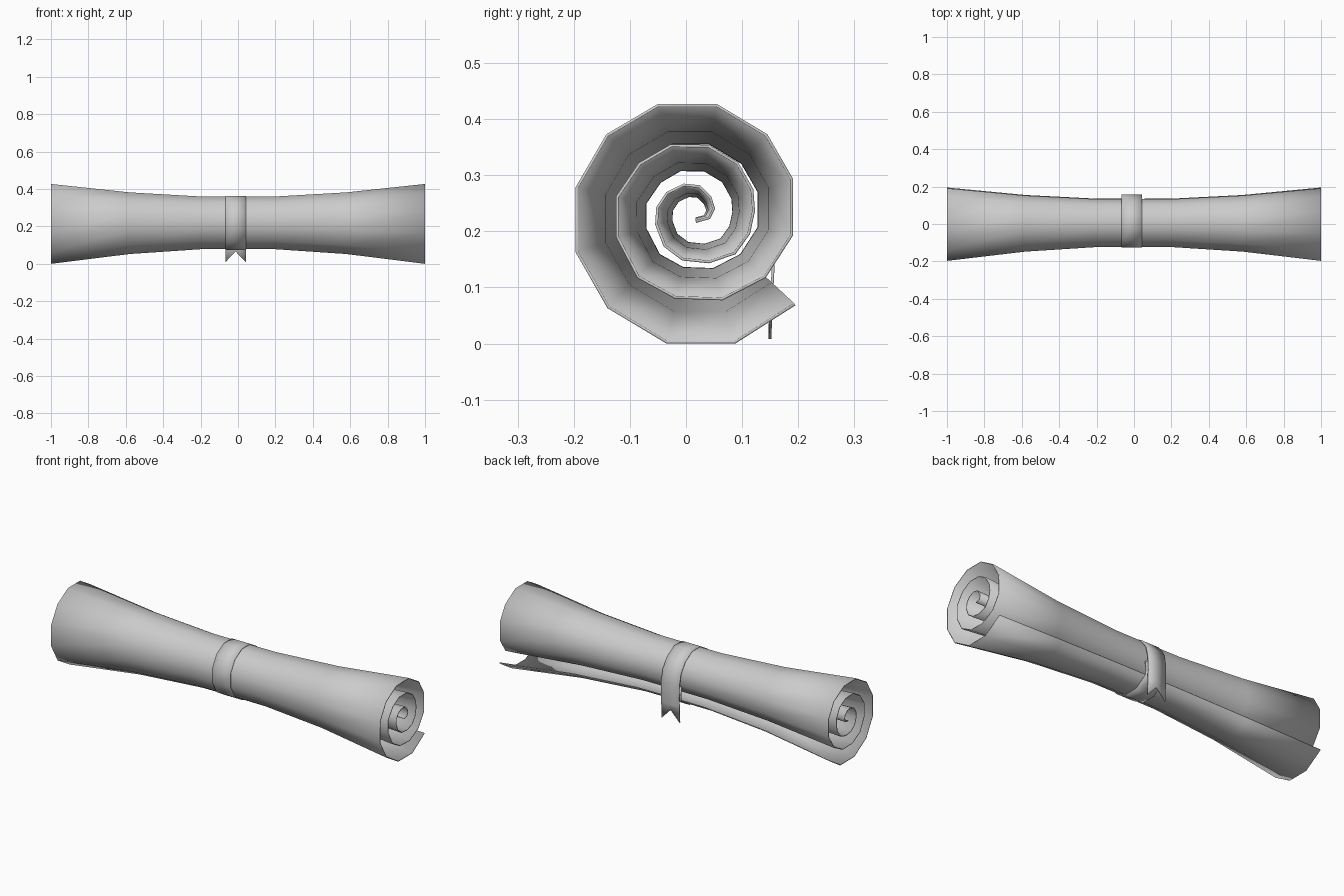
import bpy, bmesh, math
from mathutils import Vector

if "Cube" in bpy.data.objects:
    bpy.data.objects.remove(bpy.data.objects["Cube"])

AXIS = Vector((0.02, 0.23))      # centre (y, z) the roll tapers towards
WAIST = 0.656

# Spiral section at the flared ends: outer tip -> core, as (y, z)
SPIRAL = [(.195, .068), (.088, 0), (-.035, 0), (-.140, .063), (-.197, .163),
          (-.197, .278), (-.142, .373), (-.050, .427), (.055, .427),
          (.145, .373), (.191, .293), (.191, .193), (.142, .117),
          (.065, .077), (-.020, .080), (-.087, .117), (-.125, .190),
          (-.125, .262), (-.084, .322), (-.027, .355), (.041, .354),
          (.093, .323), (.120, .275), (.123, .236), (.114, .195),
          (.088, .159), (.041, .143), (-.007, .148), (-.040, .173),
          (-.055, .212), (-.053, .243), (-.035, .270), (-.004, .285),
          (.025, .282), (.045, .262), (.052, .240), (.043, .222), (.018, .215)]


def scaled(p, s):
    return AXIS + (Vector(p) - AXIS) * s


def sheet(name, rows, thickness):
    """Skin a grid of points, thicken it inwards and smooth it."""
    bm = bmesh.new()
    grid = [[bm.verts.new(p) for p in row] for row in rows]
    for a, b in zip(grid, grid[1:]):
        for j in range(len(a) - 1):
            bm.faces.new((a[j], a[j + 1], b[j + 1], b[j]))
    me = bpy.data.meshes.new(name)
    bm.to_mesh(me)
    bm.free()
    ob = bpy.data.objects.new(name, me)
    bpy.context.collection.objects.link(ob)
    mod = ob.modifiers.new("thickness", 'SOLIDIFY')
    mod.thickness = thickness
    mod.offset = -1
    bpy.ops.object.select_all(action='DESELECT')
    ob.select_set(True)
    bpy.context.view_layer.objects.active = ob
    bpy.ops.object.shade_smooth_by_angle(angle=math.radians(50))
    return ob


# Rolled paper: the spiral swept along x, pinched at the waist
half = [(1, 1), (.58, .772), (.2, .66)]
stations = [(-x, s) for x, s in half] + [(0, WAIST)] + half[::-1]
sheet("rolled_paper",
      [[(x, *scaled(p, s)) for x, s in stations] for p in SPIRAL], .005)

# Ribbon: wraps the waist, then hangs down at the back with a forked end
wrap = []
for p in SPIRAL[:10]:
    q = scaled(p, WAIST)
    wrap.append(q + (q - AXIS).normalized() * .004)
path = [(.137, .20), (.141, .16)] + wrap + \
       [(.142, .275), (.157, .21), (.158, .14), (.154, .07), (.152, .008)]
rows = [[(x, *p) for x in (-.068, -.013, .042)] for p in path]
rows[-1][1] = (-.013, .153, .066)
rows[-2] = [(x, .156, .10) for x in (-.068, -.013, .042)]
sheet("ribbon", rows, .005)
